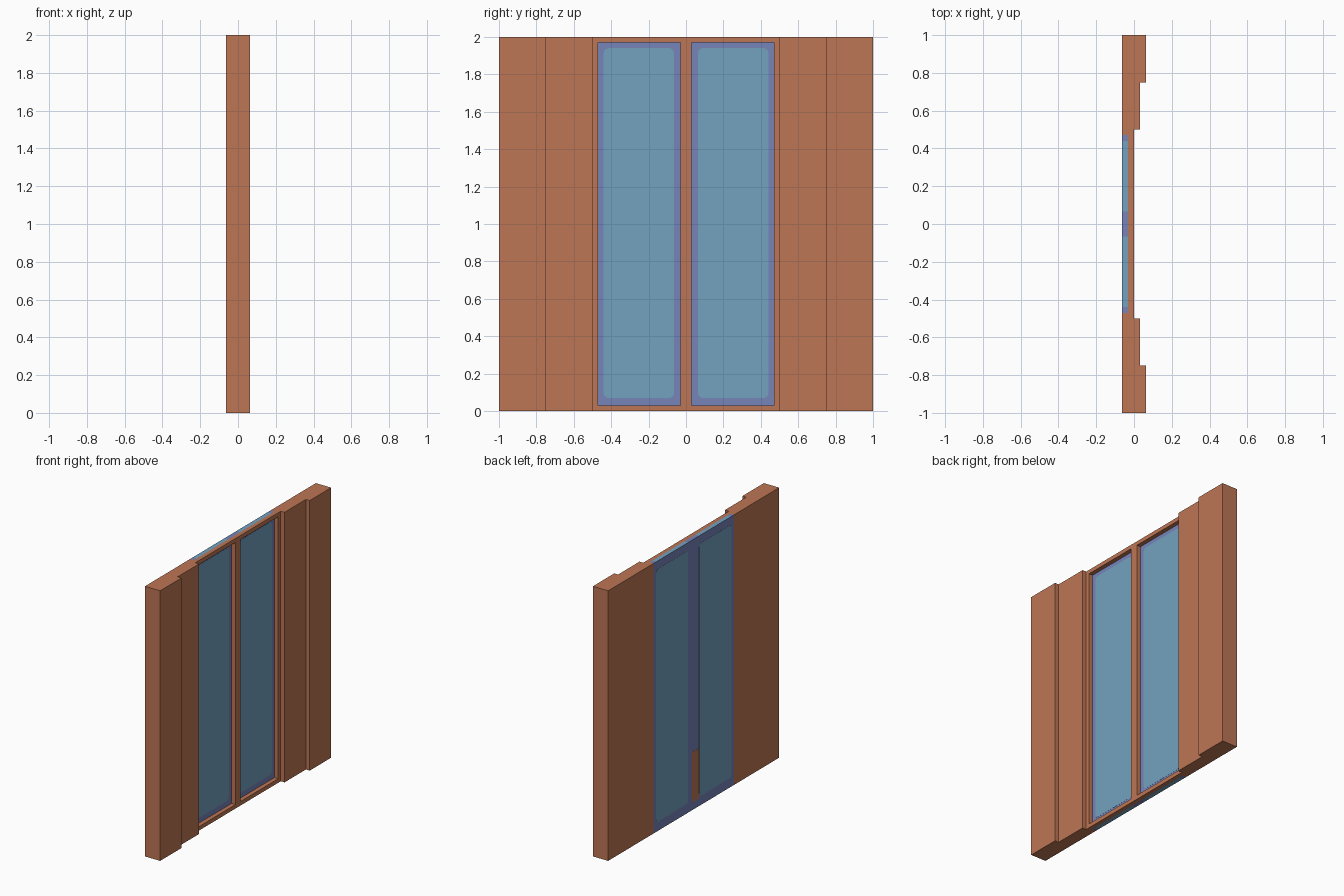
import bpy, bmesh, math

cube = bpy.data.objects.get("Cube")
if cube:
    bpy.data.objects.remove(cube, do_unlink=True)


def material(name, rgb):
    lin = [((c / 255 + 0.055) / 1.055) ** 2.4 for c in rgb] + [1]
    m = bpy.data.materials.new(name)
    m.use_nodes = True
    m.diffuse_color = lin
    m.node_tree.nodes["Principled BSDF"].inputs["Base Color"].default_value = lin
    return m


CLAY = material("terracotta", (190, 118, 85))
GLASS = material("pale blue glass", (115, 162, 192))
TRIM = material("violet blue trim", (118, 132, 185))

# Thickness of the wall comes in four equal layers
BACK, MID, FRONT = -0.0625, -0.03125, 0.0625
STEP = 0.03125


def finish(name, bm, *mats):
    bmesh.ops.recalc_face_normals(bm, faces=bm.faces)
    mesh = bpy.data.meshes.new(name)
    bm.to_mesh(mesh)
    bm.free()
    for m in mats:
        mesh.materials.append(m)
    ob = bpy.data.objects.new(name, mesh)
    bpy.context.collection.objects.link(ob)
    return ob


def prism(name, points, offset, mat):
    """Extrude a closed outline of 3D points along offset."""
    bm = bmesh.new()
    face = bm.faces.new([bm.verts.new(p) for p in points])
    out = bmesh.ops.extrude_face_region(bm, geom=[face])
    verts = [g for g in out["geom"] if isinstance(g, bmesh.types.BMVert)]
    bmesh.ops.translate(bm, verts=verts, vec=offset)
    return finish(name, bm, mat)


def box(name, x, y, z, mat):
    pts = [(x[0], y[0], z[0]), (x[0], y[1], z[0]), (x[0], y[1], z[1]), (x[0], y[0], z[1])]
    return prism(name, pts, (x[1] - x[0], 0, 0), mat)


def rounded(x, y, z, r):
    """Rounded rectangle outline in the yz plane."""
    pts = []
    corners = [(y[1], z[1], -1, -1), (y[0], z[1], 1, -1), (y[0], z[0], 1, 1), (y[1], z[0], -1, 1)]
    for i, (cy, cz, sy, sz) in enumerate(corners):
        for k in range(4):
            a = math.pi / 2 * (i + k / 3)
            pts.append((x, cy + sy * r + r * math.cos(a), cz + sz * r + r * math.sin(a)))
    return pts


# Stepped side walls, mirrored front to back
profile = [(BACK, 0.47), (0, 0.47), (0, 0.5), (STEP, 0.5),
           (STEP, 0.75), (FRONT, 0.75), (FRONT, 1), (BACK, 1)]
for side, s in (("front", -1), ("rear", 1)):
    prism(side + "_stepped_wall", [(x, s * y, 0) for x, y in profile], (0, 0, 2), CLAY)

# Window frame rails and mullion
box("bottom_rail", (MID, 0), (-0.47, 0.47), (0, 0.03), CLAY)
box("top_rail", (MID, 0), (-0.47, 0.47), (1.97, 2), CLAY)
box("mullion", (MID, 0), (-0.03, 0.03), (0.03, 1.97), CLAY)

# Full-height glazing slab, its top and bottom edges coloured by pane
bm = bmesh.new()
bmesh.ops.create_cube(bm, size=1)
for v in bm.verts:
    v.co = ((BACK + MID) / 2 + v.co.x * STEP, v.co.y * 0.94, 1 + v.co.z * 2)
for y in (-0.44, -0.065, 0.065, 0.44):
    bmesh.ops.bisect_plane(bm, geom=bm.verts[:] + bm.edges[:] + bm.faces[:],
                           plane_co=(0, y, 0), plane_no=(0, 1, 0))
for f in bm.faces:
    c = f.calc_center_median()
    f.material_index = int(abs(f.normal.z) > 0.5 and 0.065 < abs(c.y) < 0.44)
finish("glazing_slab", bm, TRIM, GLASS)

# Pale panes, showing on both faces of the slab
for side, s in (("front", -1), ("rear", 1)):
    y = sorted((s * 0.065, s * 0.44))
    prism(side + "_pane", rounded(BACK - 0.001, y, (0.07, 1.94), 0.025),
          (STEP + 0.002, 0, 0), GLASS)

# Small terracotta plate low on the outer face
box("outer_plate", (BACK - 0.001, BACK), (-0.06, 0.02), (0.06, 0.43), CLAY)
